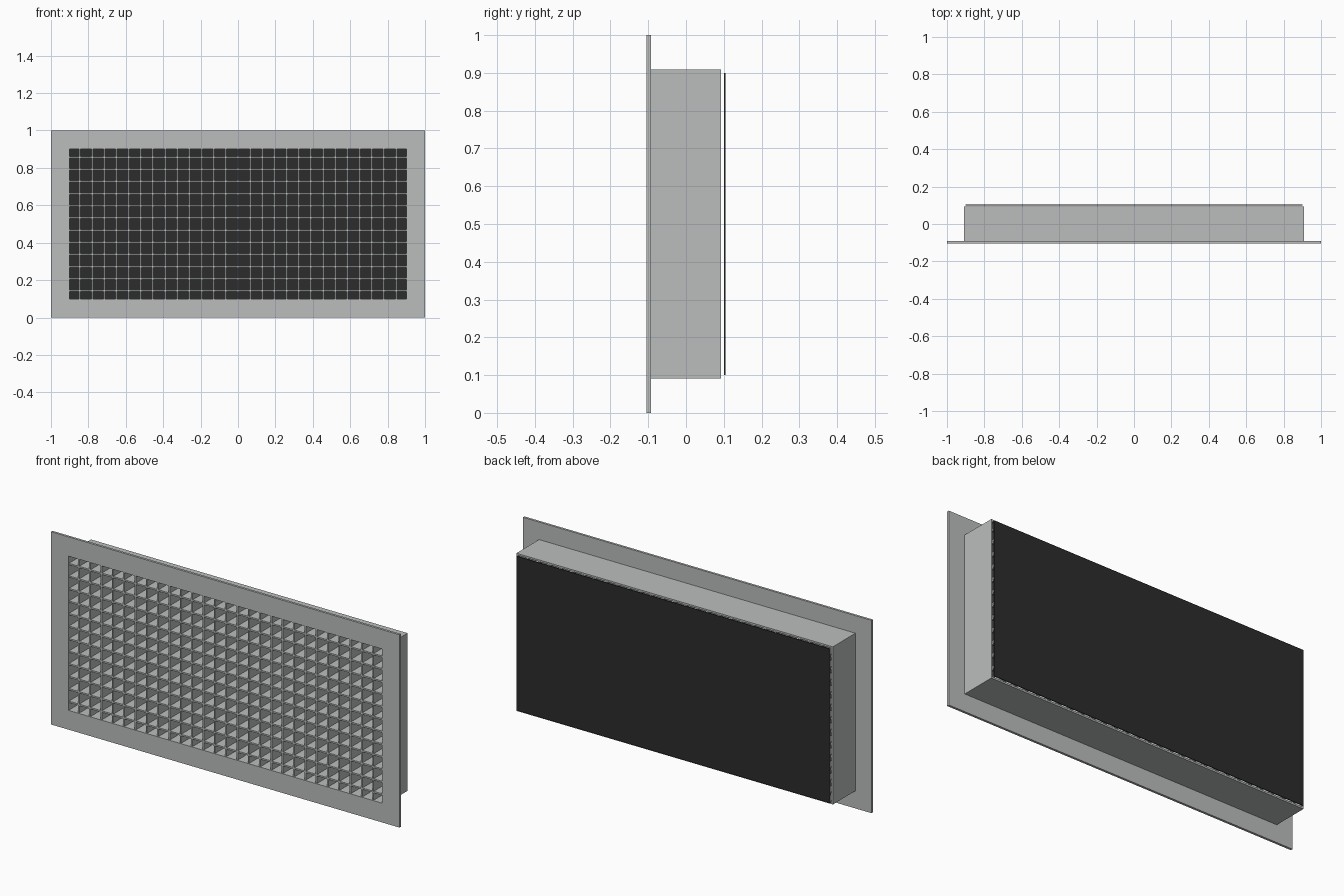
import bpy, bmesh

if "Cube" in bpy.data.objects:
    bpy.data.objects.remove(bpy.data.objects["Cube"])


def material(name, rgb):
    m = bpy.data.materials.new(name)
    m.diffuse_color = (*rgb, 1)
    m.use_nodes = True
    m.node_tree.nodes["Principled BSDF"].inputs["Base Color"].default_value = m.diffuse_color
    return m


GREY = material("painted metal grey", (0.5, 0.51, 0.51))
BLACK = material("backing black", (0.025, 0.025, 0.025))


def add_box(bm, lo, hi):
    vs = bmesh.ops.create_cube(bm, size=1)["verts"]
    for v in vs:
        v.co = [(a + b) / 2 + c * (b - a) for a, b, c in zip(lo, hi, v.co)]


def finish(name, bm, mat):
    bmesh.ops.recalc_face_normals(bm, faces=bm.faces)
    me = bpy.data.meshes.new(name)
    bm.to_mesh(me)
    bm.free()
    me.materials.append(mat)
    bpy.context.collection.objects.link(bpy.data.objects.new(name, me))


def ring(name, outer, inner, y0, y1, mat):
    """Rectangular frame around z = 0.5; outer and inner are half sizes."""
    bm = bmesh.new()
    loops = []
    for (w, h), y in ((outer, y0), (outer, y1), (inner, y1), (inner, y0)):
        loops.append([bm.verts.new((sx * w, y, 0.5 + sz * h))
                      for sx, sz in ((-1, -1), (1, -1), (1, 1), (-1, 1))])
    for i in range(4):
        a, b = loops[i], loops[(i + 1) % 4]
        for k in range(4):
            n = (k + 1) % 4
            bm.faces.new((a[k], a[n], b[n], b[k]))
    finish(name, bm, mat)


FRONT, LIP, BACK, SHEET = -0.104, -0.092, 0.093, 0.104
PITCH, HALF = 0.065, 0.004

# wall flange and the duct collar behind it
ring("flange", (1.0, 0.5), (0.9, 0.4), FRONT, LIP, GREY)
ring("collar", (0.908, 0.409), (0.9, 0.4), LIP, BACK, GREY)

# egg-crate core: crossing vertical and horizontal fins
bm = bmesh.new()
for i in range(27):
    x = (i - 13) * PITCH
    add_box(bm, (x - HALF, -0.1, 0.1), (x + HALF, BACK, 0.9))
finish("vertical_fins", bm, GREY)

bm = bmesh.new()
for i in range(12):
    z = 0.5 + (i - 5.5) * PITCH
    add_box(bm, (-0.9, -0.1, z - HALF), (0.9, BACK, z + HALF))
finish("horizontal_fins", bm, GREY)

# dark backing sheet
bm = bmesh.new()
add_box(bm, (-0.9, 0.1, 0.1), (0.9, SHEET, 0.9))
finish("backing_sheet", bm, BLACK)
